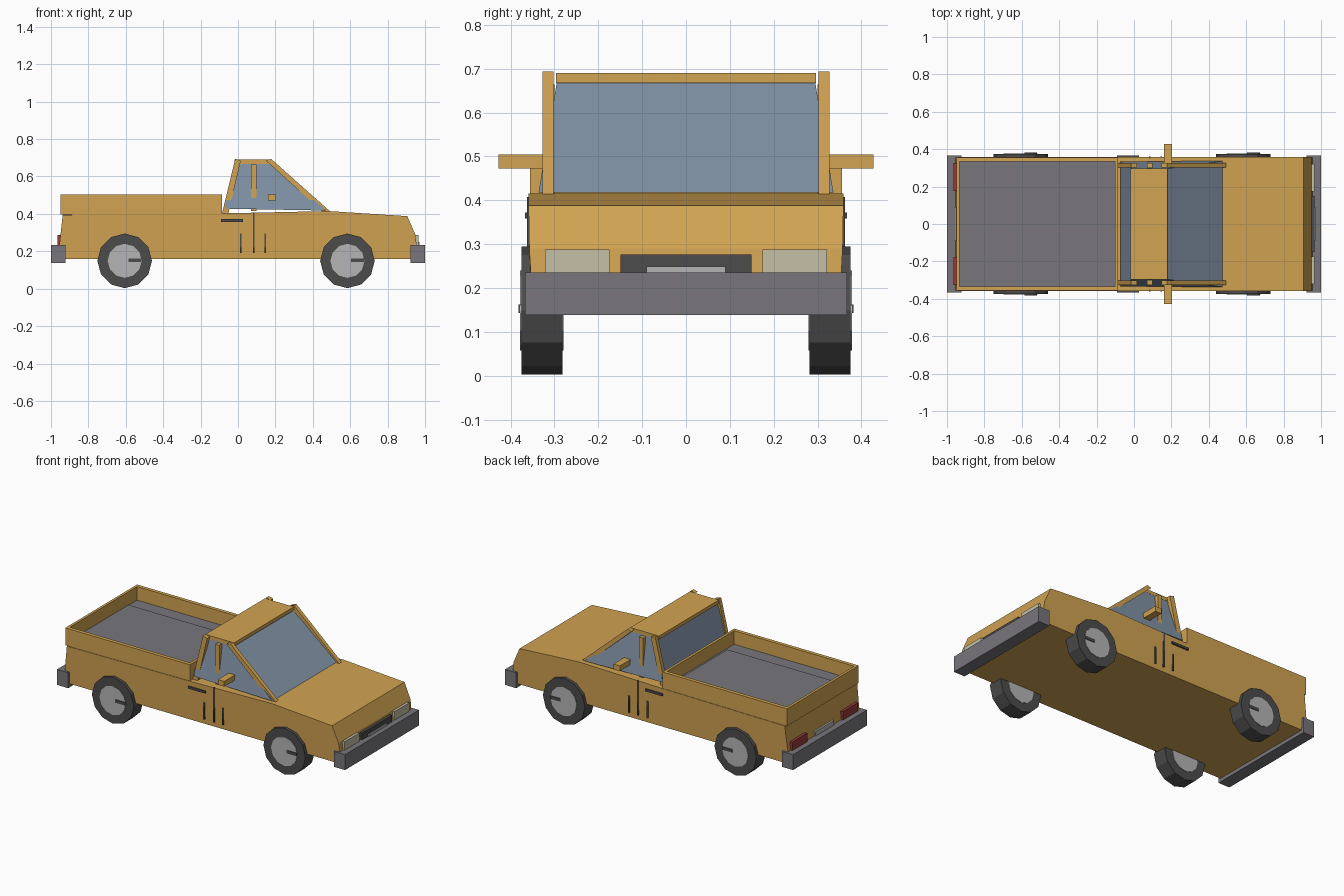
import bpy, bmesh, math

if "Cube" in bpy.data.objects:
    bpy.data.objects.remove(bpy.data.objects["Cube"])


def material(name, rgb):
    m = bpy.data.materials.new(name)
    m.diffuse_color = (*rgb, 1)
    m.use_nodes = True
    m.node_tree.nodes["Principled BSDF"].inputs["Base Color"].default_value = m.diffuse_color
    return m


PAINT = material("ochre paint", (0.645, 0.367, 0.084))
GLASS = material("blue glass", (0.22, 0.29, 0.38))
GREY = material("bumper grey", (0.188, 0.182, 0.198))
DARK = material("dark rubber", (0.072, 0.072, 0.072))
SILVER = material("silver", (0.46, 0.46, 0.47))
LAMP = material("lamp cream", (0.56, 0.53, 0.38))
RED = material("tail red", (0.32, 0.04, 0.045))


def finish(name, bm, mat):
    bmesh.ops.recalc_face_normals(bm, faces=bm.faces)
    mesh = bpy.data.meshes.new(name)
    bm.to_mesh(mesh)
    bm.free()
    mesh.materials.append(mat)
    ob = bpy.data.objects.new(name, mesh)
    bpy.context.collection.objects.link(ob)
    return ob


def prism(name, profile, y0, y1, mat, width=None):
    """Extrude an xz profile from y0 to y1; width(z) optionally gives a half width."""
    bm = bmesh.new()
    rings = []
    for side, y in ((-1, y0), (1, y1)):
        rings.append([bm.verts.new((x, side * width(z) if width else y, z))
                      for x, z in profile])
    n = len(profile)
    bm.faces.new(rings[0])
    bm.faces.new(rings[1][::-1])
    for i in range(n):
        j = (i + 1) % n
        bm.faces.new((rings[0][i], rings[0][j], rings[1][j], rings[1][i]))
    return finish(name, bm, mat)


def box(name, x0, x1, y0, y1, z0, z1, mat):
    return prism(name, [(x0, z0), (x1, z0), (x1, z1), (x0, z1)], y0, y1, mat)


def wheel_disc(name, x, z, r, y0, y1, mat):
    ring = [(x + r * math.sin(i * math.tau / 12), z + r * math.cos(i * math.tau / 12))
            for i in range(12)]
    return prism(name, ring, y0, y1, mat)


# Lower body with hood, slightly narrower toward the sill
prism("body", [(-0.935, 0.16), (-0.955, 0.235), (-0.937, 0.395), (-0.08, 0.403),
               (0.485, 0.415), (0.905, 0.388), (0.948, 0.29), (0.955, 0.235),
               (0.935, 0.16)],
      0, 0, PAINT, lambda z: 0.352 + 0.007 * min(1, max(0, (z - 0.2) / 0.12)))

# Cargo bed walls and floor
for s, side in ((-1, "right"), (1, "left")):
    box("bed_wall_" + side, -0.95, -0.085, *sorted((s * 0.333, s * 0.356)),
        0.396, 0.505, PAINT)
box("tailgate", -0.95, -0.934, -0.333, 0.333, 0.396, 0.505, PAINT)
box("bed_front_wall", -0.101, -0.085, -0.333, 0.333, 0.396, 0.505, PAINT)
box("bed_floor", -0.934, -0.101, -0.333, 0.333, 0.39, 0.42, GREY)
box("bed_mat", -0.932, -0.115, -0.246, 0.246, 0.415, 0.424, GREY)

# Glass cabin, tapering upward
prism("cabin_glass", [(-0.072, 0.428), (0.472, 0.418), (0.165, 0.672), (-0.008, 0.672)],
      0, 0, GLASS, lambda z: 0.335 - 0.165 * (z - 0.425))
box("roof", -0.02, 0.18, -0.296, 0.296, 0.668, 0.69, PAINT)

# Parts repeated on both sides
for s, side in ((-1, "right"), (1, "left")):
    def span(a, b):
        return sorted((s * a, s * b))

    pillar = span(0.302, 0.327)
    prism("front_pillar_" + side, [(0.45, 0.413), (0.493, 0.413), (0.177, 0.694),
                                   (0.148, 0.686)], *pillar, PAINT)
    prism("rear_pillar_" + side, [(-0.086, 0.4), (-0.052, 0.4), (0.015, 0.686),
                                  (-0.015, 0.694)], *pillar, PAINT)
    box("middle_pillar_" + side, 0.07, 0.098, *span(0.3, 0.325), 0.415, 0.664, PAINT)
    box("mirror_" + side, 0.16, 0.204, *span(0.31, 0.428), 0.472, 0.505, PAINT)
    box("door_handle_" + side, -0.09, 0.027, *span(0.355, 0.367), 0.358, 0.372, DARK)
    for i, (x, top) in enumerate(((0.016, 0.295), (0.084, 0.408), (0.145, 0.295))):
        box(f"door_seam_{side}_{i}", x - 0.004, x + 0.004, *span(0.35, 0.362),
            0.19, top, DARK)
    box("headlight_" + side, 0.94, 0.964, *span(0.174, 0.322), 0.225, 0.288, LAMP)
    box("tail_light_" + side, -0.966, -0.935, *span(0.176, 0.326), 0.225, 0.288, RED)
    for x, end in ((-0.606, "rear"), (0.585, "front")):
        tag = f"{end}_{side}"
        wheel_disc("tyre_" + tag, x, 0.149, 0.146, *span(0.282, 0.375), DARK)
        wheel_disc("hub_" + tag, x, 0.149, 0.091, *span(0.279, 0.378), SILVER)
        box("hub_bar_" + tag, x + 0.02, x + 0.088, *span(0.37, 0.382),
            0.143, 0.162, DARK)

# Bumpers, grille and plates
for s, end in ((-1, "rear"), (1, "front")):
    box(end + "_bumper", *sorted((s * 0.922, s * 1.0)), -0.367, 0.367, 0.138, 0.235, GREY)
box("grille", 0.94, 0.966, -0.149, 0.149, 0.2, 0.277, DARK)
box("front_plate", 0.96, 0.971, -0.09, 0.09, 0.205, 0.249, SILVER)
box("rear_plate", -0.963, -0.94, -0.09, 0.09, 0.215, 0.265, SILVER)
